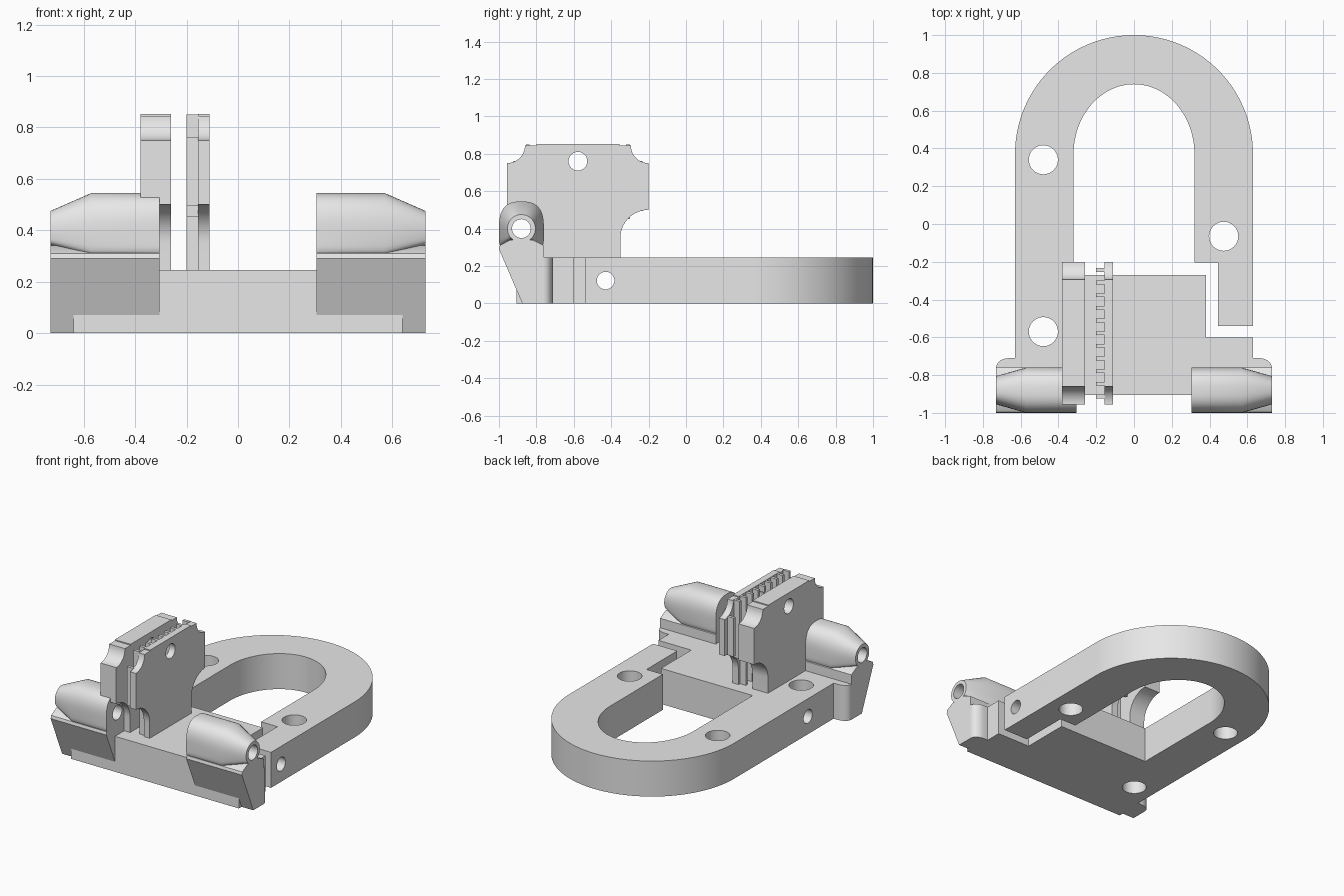
import bpy, bmesh, math
from mathutils import Matrix, Vector

cube = bpy.data.objects.get("Cube")
if cube:
    bpy.data.objects.remove(cube, do_unlink=True)

grey = bpy.data.materials.new("plain_grey")
grey.use_nodes = True
grey.diffuse_color = (0.8, 0.8, 0.8, 1)
grey.node_tree.nodes["Principled BSDF"].inputs["Base Color"].default_value = (0.8, 0.8, 0.8, 1)


def finish(name, bm):
    bmesh.ops.recalc_face_normals(bm, faces=bm.faces)
    mesh = bpy.data.meshes.new(name)
    bm.to_mesh(mesh)
    bm.free()
    mesh.materials.append(grey)
    obj = bpy.data.objects.new(name, mesh)
    bpy.context.collection.objects.link(obj)
    return obj


def extrude(name, outline, start, depth):
    """Fill an outline of 3D points and push it along the depth vector."""
    bm = bmesh.new()
    face = bm.faces.new([bm.verts.new(Vector(p) + Vector(start)) for p in outline])
    top = bmesh.ops.extrude_face_region(bm, geom=[face])["geom"]
    verts = [v for v in top if isinstance(v, bmesh.types.BMVert)]
    bmesh.ops.translate(bm, verts=verts, vec=depth)
    return finish(name, bm)


def arc(cx, cy, a, b, first, last, steps):
    angles = [math.radians(first + (last - first) * i / steps) for i in range(steps + 1)]
    return [(cx + a * math.cos(t), cy + b * math.sin(t)) for t in angles]


def drill(obj, centre, radius, length, along_x):
    bm = bmesh.new()
    turn = Matrix.Rotation(math.pi / 2, 4, "Y") if along_x else Matrix()
    bmesh.ops.create_cone(bm, cap_ends=True, segments=40, radius1=radius, radius2=radius,
                          depth=length, matrix=Matrix.Translation(centre) @ turn)
    cutter = finish("hole_cutter", bm)
    cutter.hide_render = True
    mod = obj.modifiers.new("hole", "BOOLEAN")
    mod.operation = "DIFFERENCE"
    mod.solver = "EXACT"
    mod.object = cutter
    bpy.context.view_layer.objects.active = obj
    bpy.ops.object.modifier_apply(modifier=mod.name)
    bpy.data.objects.remove(cutter, do_unlink=True)


parts = []

# Horseshoe base with an open slot beside the front block
ear = [(0.63, -0.71)] + arc(0.66, -0.76, 0.07, 0.05, 90, 0, 8) + [(0.64, -0.76), (0.64, -0.905)]
outline = (
    [(-x, y) for x, y in reversed(ear)]
    + arc(0, 0.37, 0.63, 0.63, 180, 0, 64)
    + [(0.63, -0.54), (0.445, -0.54), (0.445, -0.205), (0.32, -0.205)]
    + arc(0, 0.37, 0.32, 0.37, 0, 180, 48)
    + [(-0.32, -0.27), (0.38, -0.27), (0.38, -0.6), (0.63, -0.6)]
    + ear[1:]
)
# The right ear starts on the bar side, so keep its first corner too
outline.insert(len(outline) - len(ear) + 1, ear[0])
base = extrude("base", [(x, y, 0) for x, y in outline], (0, 0, 0), (0, 0, 0.245))
for x, y in [(-0.48, 0.34), (-0.48, -0.57), (0.475, -0.065)]:
    drill(base, (x, y, 0.12), 0.077, 1, False)
drill(base, (0, -0.43, 0.122), 0.047, 3, True)
parts.append(base)

# Pivot lugs: slanted foot and tapered barrel
AXIS_Y, AXIS_Z, SIDES = -0.88, 0.4, 64
foot = [(-0.875, 0), (-1, 0.29), (-0.995, 0.31), (-0.94, 0.34),
        (-0.82, 0.34), (-0.76, 0.31), (-0.76, 0)]


def barrel_radius(t):
    c, s = abs(math.cos(t)), math.sin(t)
    n, height = (2.7, 0.145) if s > 0 else (9, 0.1)
    return ((c / 0.12) ** n + (abs(s) / height) ** n) ** (-1 / n)


def barrel(name, side):
    rings = [(0.305, lambda t: 0.05), (0.305, barrel_radius), (0.57, barrel_radius),
             (0.73, lambda t: 0.075), (0.73, lambda t: 0.05)]
    bm = bmesh.new()
    loops = []
    for x, radius in rings:
        loop = []
        for i in range(SIDES):
            t = 2 * math.pi * i / SIDES
            r = radius(t)
            loop.append(bm.verts.new((side * x, AXIS_Y + r * math.cos(t), AXIS_Z + r * math.sin(t))))
        loops.append(loop)
    for a, b in zip(loops, loops[1:] + loops[:1]):
        for i in range(SIDES):
            j = (i + 1) % SIDES
            bm.faces.new((a[i], a[j], b[j], b[i]))
    return finish(name, bm)


for label, side in (("left", 1), ("right", -1)):
    parts.append(extrude(label + "_lug_foot", [(0, y, z) for y, z in foot],
                         (side * 0.305, 0, 0), (side * 0.425, 0, 0)))
    parts.append(barrel(label + "_lug_barrel", side))

# Upright plates, half profile mirrored about their middle
MID = -0.578
half = ([(0.227, 0.235), (0.227, 0.35)]
        + arc(0.378, 0.35, 0.151, 0.15, 180, 90, 16)[1:]
        + arc(0.378, 0.845, 0.095, 0.095, 270, 180, 12)
        + [(0.222, 0.845), (0.222, 0.852)])
profile = half + [(-u, z) for u, z in reversed(half)]
for name, x, width in (("thick_upright", -0.38, 0.12), ("thin_upright", -0.155, 0.045)):
    plate = extrude(name, [(0, MID + u, z) for u, z in profile], (x, 0, 0), (width, 0, 0))
    drill(plate, (x, MID, 0.76), 0.05, 0.5, True)
    parts.append(plate)

# Thin vertical ribs on the inner face of the thin upright
COUNT, THICK = 11, 0.02
for i in range(COUNT):
    u = -0.335 + 0.67 * i / (COUNT - 1)
    reach = 0.378 - abs(u)
    low = 0.24 if reach > 0.15 else 0.35 + math.sqrt(0.15 ** 2 - reach ** 2)
    high = 0.85 if reach > 0.095 else 0.845 - math.sqrt(0.095 ** 2 - reach ** 2)
    box = [(0, -THICK / 2, low), (0, THICK / 2, low), (0, THICK / 2, high), (0, -THICK / 2, high)]
    rib = extrude("rib_%d" % (i + 1), box, (-0.2, MID + u, 0), (0.047, 0, 0))
    if abs(u) < 0.06:
        drill(rib, (-0.18, MID, 0.76), 0.05, 0.5, True)
    parts.append(rib)

# Smooth the rounded faces, keep the edges crisp
bpy.ops.object.select_all(action="DESELECT")
for part in parts:
    part.select_set(True)
bpy.context.view_layer.objects.active = base
bpy.ops.object.shade_smooth_by_angle(angle=math.radians(30))
